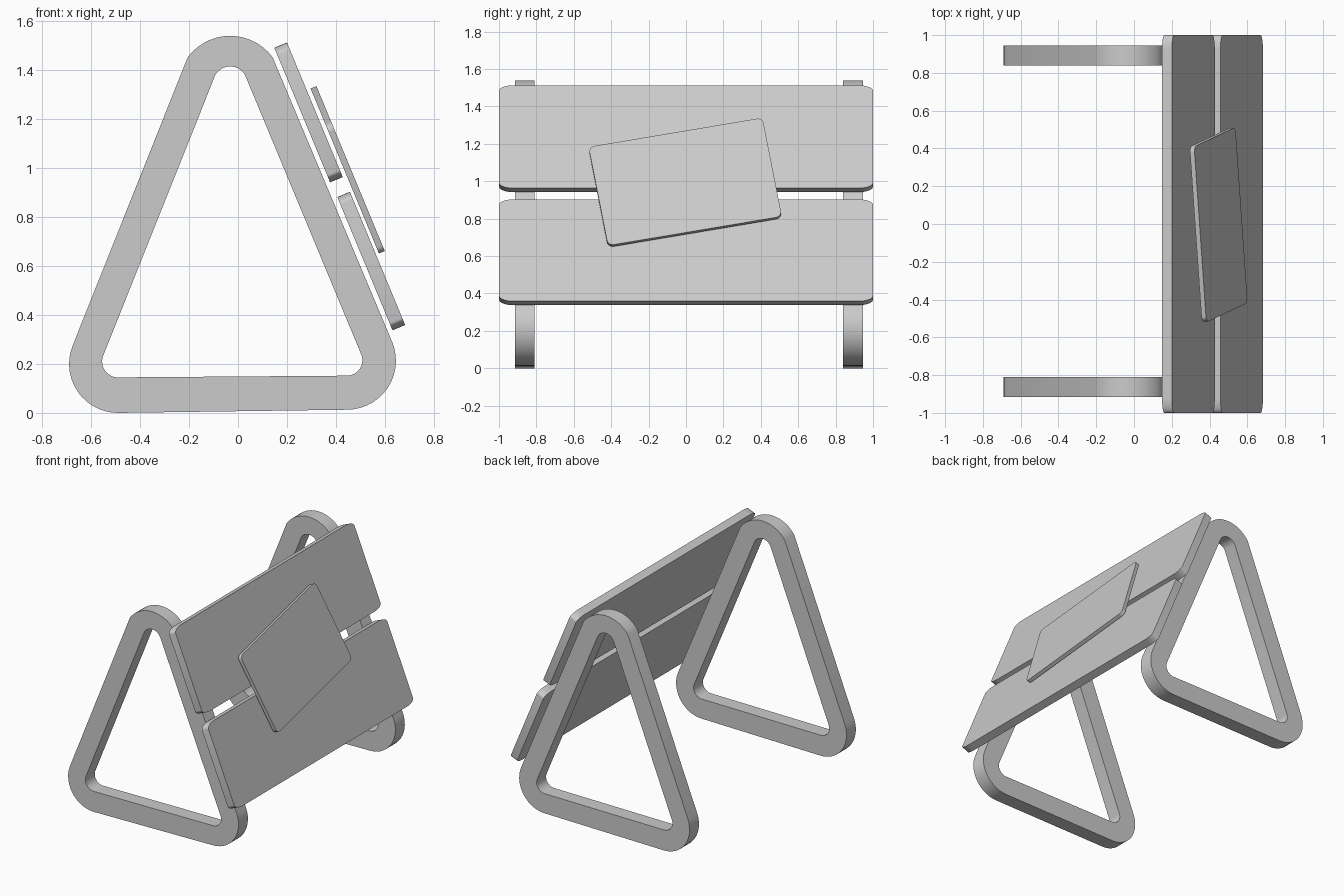
import bpy, bmesh
from math import sin, cos, radians
from mathutils import Vector, Matrix

if "Cube" in bpy.data.objects:
    bpy.data.objects.remove(bpy.data.objects["Cube"])


def arc(cx, cz, r, a0, a1, n=14):
    """Points on an arc in the xz plane, angles in degrees."""
    return [(cx + r * cos(radians(a0 + (a1 - a0) * i / n)),
             cz + r * sin(radians(a0 + (a1 - a0) * i / n))) for i in range(n + 1)]


def finish(bm, name):
    bmesh.ops.recalc_face_normals(bm, faces=bm.faces)
    me = bpy.data.meshes.new(name)
    bm.to_mesh(me)
    bm.free()
    ob = bpy.data.objects.new(name, me)
    bpy.context.collection.objects.link(ob)
    bpy.context.view_layer.objects.active = ob
    ob.select_set(True)
    bpy.ops.object.shade_smooth_by_angle(angle=radians(25))
    ob.select_set(False)


# rounded triangle outlines for the side frames
outer = (arc(-0.49, 0.20, 0.20, 270, 158) + arc(-0.032, 1.325, 0.215, 144, 36)
         + arc(0.445, 0.213, 0.20, 22, -90))
inner = (arc(-0.49, 0.21, 0.065, 270, 158) + arc(-0.032, 1.345, 0.07, 150, 30)
         + arc(0.445, 0.215, 0.063, 22, -90))


def frame(name, y0, y1):
    bm = bmesh.new()
    rings = [[bm.verts.new((x, y, z)) for x, z in loop]
             for loop, y in ((outer, y0), (outer, y1), (inner, y1), (inner, y0))]
    n = len(outer)
    for k in range(4):
        a, b = rings[k], rings[(k + 1) % 4]
        for i in range(n):
            j = (i + 1) % n
            bm.faces.new((a[i], a[j], b[j], b[i]))
    finish(bm, name)


# leaning boards: local axes are y (width), up the slope, and outward normal
UP = Vector((-0.383, 0, 0.924))
OUT = Vector((0.924, 0, 0.383))


def board(name, centre, w, h, thick, rw, rh, roll=0):
    """Rounded slab whose outer face is centred at the given point."""
    pts = []
    for sx, sy, a in ((1, 1, 0), (-1, 1, 90), (-1, -1, 180), (1, -1, 270)):
        for x, y in arc(0, 0, 1, a, a + 90, 8):
            pts.append(Vector((sx * (w / 2 - rw) + rw * x,
                               sy * (h / 2 - rh) + rh * y)))
    rot = Matrix.Rotation(radians(roll), 2)
    c = Vector(centre)
    bm = bmesh.new()
    front = []
    for p in pts:
        q = rot @ p
        front.append(bm.verts.new(c + Vector((0, q.x, 0)) + UP * q.y))
    face = bm.faces.new(front)
    ext = bmesh.ops.extrude_face_region(bm, geom=[face], use_keep_orig=True)
    bmesh.ops.translate(bm, vec=-OUT * thick,
                        verts=[v for v in ext["geom"] if isinstance(v, bmesh.types.BMVert)])
    finish(bm, name)


# two side frames
frame("front_frame", -0.915, -0.81)
frame("back_frame", 0.84, 0.945)

# two planks and the tilted plate on top
board("upper_plank", (0.314, 0, 1.238), 2.0, 0.595, 0.056, 0.08, 0.032)
board("lower_plank", (0.570, 0, 0.631), 2.0, 0.589, 0.056, 0.08, 0.032)
board("sign_plate", (0.460, -0.004, 0.998), 0.945, 0.58, 0.026, 0.032, 0.032, roll=10.3)
